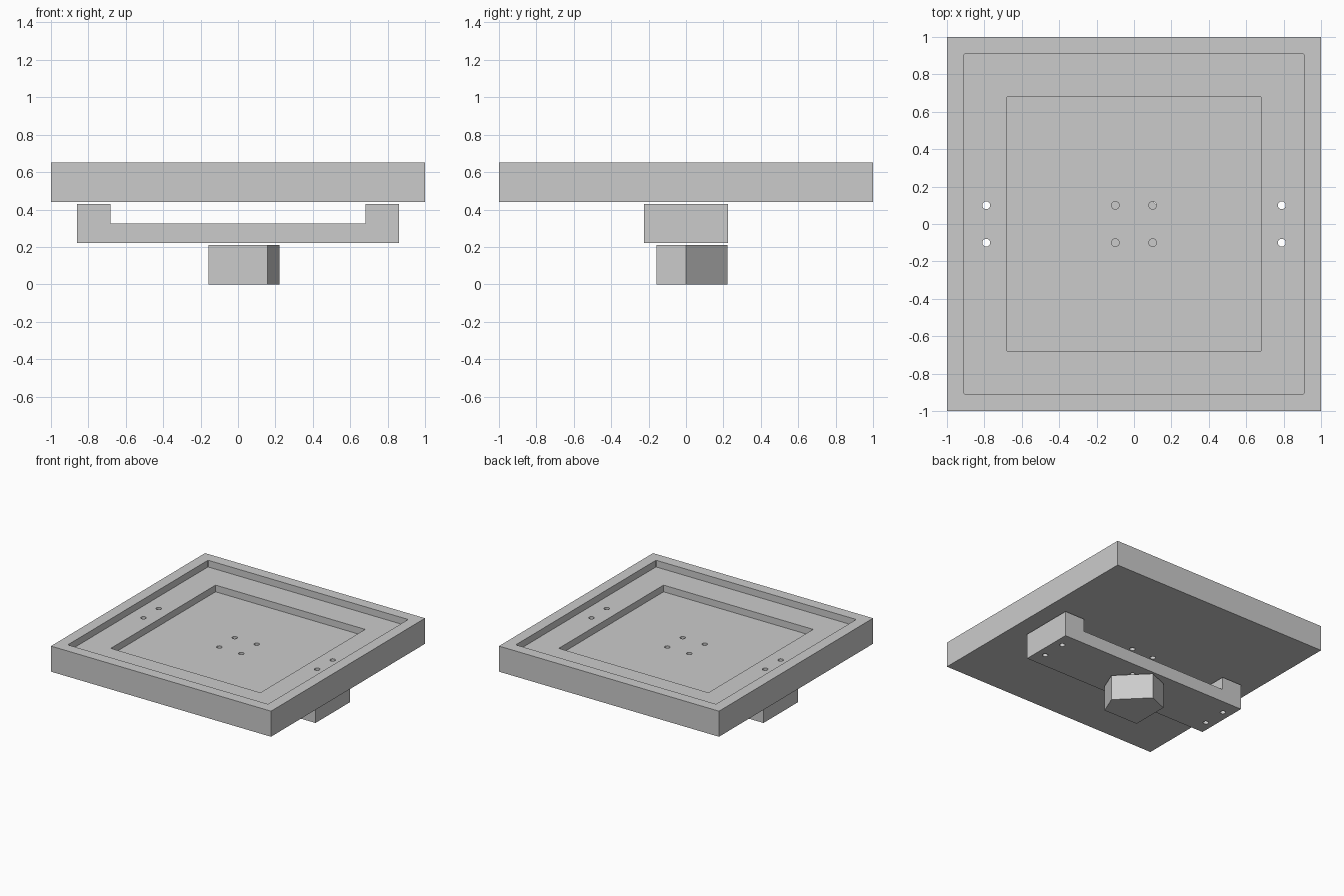
import bpy
import bmesh

if "Cube" in bpy.data.objects:
    bpy.data.objects.remove(bpy.data.objects["Cube"], do_unlink=True)

# One plain material
GREY = (0.6, 0.6, 0.6, 1)
grey = bpy.data.materials.new("plain_grey")
grey.use_nodes = True
grey.diffuse_color = GREY
grey.node_tree.nodes["Principled BSDF"].inputs["Base Color"].default_value = GREY


def prism(name, points, axis, low, high):
    """Extrude a closed 2D profile along z, or along y for an (x, z) profile."""
    bm = bmesh.new()
    place = (lambda a, b, d: (a, b, d)) if axis == "z" else (lambda a, b, d: (a, d, b))
    face = bm.faces.new([bm.verts.new(place(a, b, low)) for a, b in points])
    out = bmesh.ops.extrude_face_region(bm, geom=[face])["geom"]
    step = (0, 0, high - low) if axis == "z" else (0, high - low, 0)
    bmesh.ops.translate(bm, vec=step, verts=[v for v in out if isinstance(v, bmesh.types.BMVert)])
    bmesh.ops.recalc_face_normals(bm, faces=bm.faces)
    mesh = bpy.data.meshes.new(name)
    bm.to_mesh(mesh)
    bm.free()
    mesh.materials.append(grey)
    obj = bpy.data.objects.new(name, mesh)
    bpy.context.collection.objects.link(obj)
    return obj


def square(h, c=0):
    """Square profile with optional tiny clipped corners."""
    if not c:
        return [(-h, -h), (h, -h), (h, h), (-h, h)]
    k = h - c
    return [(-k, -h), (k, -h), (h, -k), (h, k), (k, h), (-k, h), (-h, k), (-h, -k)]


def cut(obj, cutter):
    """Subtract the cutter, then discard it."""
    cutter.hide_render = True
    mod = obj.modifiers.new("cut", "BOOLEAN")
    mod.operation, mod.solver, mod.object = "DIFFERENCE", "EXACT", cutter
    bpy.context.view_layer.objects.active = obj
    bpy.ops.object.modifier_apply(modifier=mod.name)
    bpy.data.objects.remove(cutter, do_unlink=True)


def drill(obj):
    """Screw holes: four near the middle and a pair at each end."""
    for x in (-0.79, -0.1, 0.1, 0.79):
        for y in (-0.1, 0.1):
            bpy.ops.mesh.primitive_cylinder_add(vertices=24, radius=0.021, depth=1, location=(x, y, 0.5))
            drill_bit = bpy.context.object
            drill_bit.name = "drill_bit"
            drill_bit.data.materials.append(grey)
            cut(obj, drill_bit)


# Square tray with two stepped recesses
tray = prism("tray", square(1), "z", 0.44, 0.65)
cut(tray, prism("outer_recess", square(0.91, 0.006), "z", 0.595, 0.8))
cut(tray, prism("inner_recess", square(0.68), "z", 0.54, 0.8))
drill(tray)

# U-shaped support bracket
half = [(0.862, 0.22), (0.862, 0.43), (0.682, 0.43), (0.682, 0.325)]
bracket = prism("bracket", half + [(-x, z) for x, z in reversed(half)], "y", -0.225, 0.225)
drill(bracket)

# Five-sided base block
base = [(-0.157, -0.157), (0.157, -0.157), (0.222, 0), (0, 0.222), (-0.157, 0.157)]
prism("base_block", base, "z", 0, 0.21)
